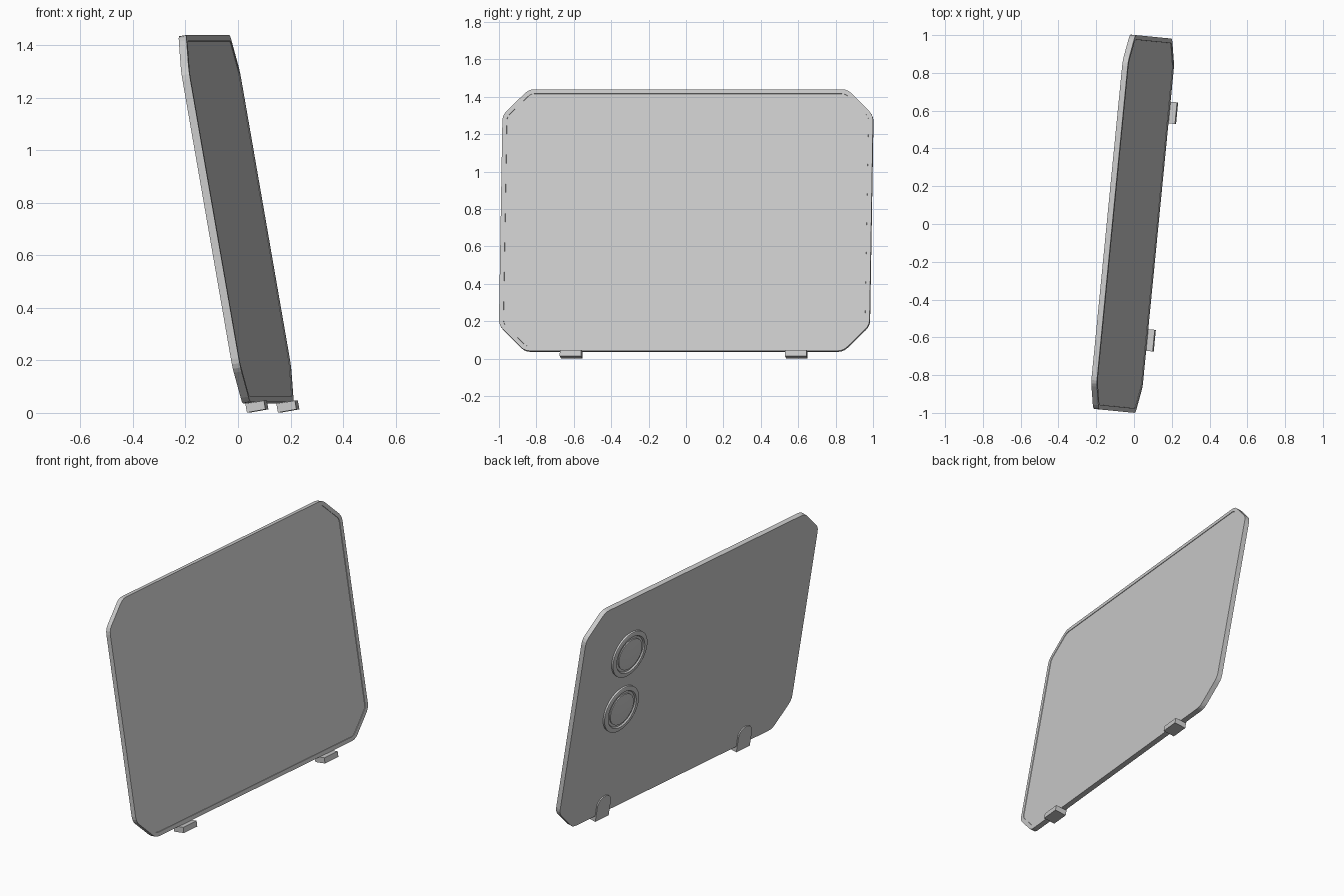
import bpy, bmesh
from math import sin, cos, pi, radians
from mathutils import Matrix, Vector

if "Cube" in bpy.data.objects:
    bpy.data.objects.remove(bpy.data.objects["Cube"])

W, H, T = 1.991, 1.42, 0.03           # panel width, height, thickness
YAW, TILT = radians(5.6), radians(9.9)

# Local frame: x across, y up the panel, z out of the screen
nh = Vector((cos(YAW), -sin(YAW), 0))
up = Vector((0, 0, 1))
u = Vector((sin(YAW), cos(YAW), 0))
v = up * cos(TILT) - nh * sin(TILT)
n = nh * cos(TILT) + up * sin(TILT)
FRAME = Matrix.Translation((0.129, -0.012, 0.041)) @ Matrix((u, v, n)).transposed().to_4x4()


def finish(bm, name, smooth=None):
    bmesh.ops.recalc_face_normals(bm, faces=bm.faces)
    bm.transform(FRAME)
    me = bpy.data.meshes.new(name)
    bm.to_mesh(me)
    bm.free()
    ob = bpy.data.objects.new(name, me)
    bpy.context.collection.objects.link(ob)
    if smooth:
        bpy.ops.object.select_all(action='DESELECT')
        ob.select_set(True)
        bpy.context.view_layer.objects.active = ob
        bpy.ops.object.shade_smooth_by_angle(angle=radians(smooth))
    return ob


def prism(bm, pts, z0, z1):
    """Extrude a closed outline from z0 to z1; returns the cap at z1."""
    face = bm.faces.new([bm.verts.new((x, y, z0)) for x, y in pts])
    geo = bmesh.ops.extrude_face_region(bm, geom=[face], use_keep_orig=True)['geom']
    bmesh.ops.translate(bm, vec=(0, 0, z1 - z0),
                        verts=[g for g in geo if isinstance(g, bmesh.types.BMVert)])
    return next(g for g in geo if isinstance(g, bmesh.types.BMFace))


def rounded(pts, d, steps=3):
    """Soften each outline corner with a short quadratic curve."""
    out = []
    for i, p in enumerate(pts):
        p = Vector(p)
        a = p + (Vector(pts[i - 1]) - p).normalized() * d
        b = p + (Vector(pts[(i + 1) % len(pts)]) - p).normalized() * d
        for k in range(steps + 1):
            t = k / steps
            out.append(a * (1 - t) ** 2 + p * 2 * t * (1 - t) + b * t * t)
    return out


# Body: chamfered slab with a shallow recessed screen
c, w = 0.14, W / 2
octagon = [(-w + c, 0), (w - c, 0), (w, c), (w, H - c),
           (w - c, H), (-w + c, H), (-w, H - c), (-w, c)]
bm = bmesh.new()
front = prism(bm, rounded(octagon, 0.03), -T, 0)
bm.normal_update()
bmesh.ops.inset_region(bm, faces=[front], thickness=0.024)
geo = bmesh.ops.inset_region(bm, faces=[front], thickness=0.0005, depth=-0.003)
finish(bm, "tablet_body")

# Two round camera rings with lenses, turned from one profile
profile = [(0.145, 0), (0.145, 0.011), (0.137, 0.015), (0.118, 0.015),
           (0.112, 0.007), (0.098, 0.007), (0.098, 0.013), (0.092, 0.015)]
SEG = 48
for name, y in (("upper_camera", 1.044), ("lower_camera", 0.681)):
    bm = bmesh.new()
    rings = [[bm.verts.new((0.583 + r * cos(2 * pi * i / SEG),
                            y + r * sin(2 * pi * i / SEG), -T - h))
              for i in range(SEG)] for r, h in profile]
    for a, b in zip(rings, rings[1:]):
        for i in range(SEG):
            j = (i + 1) % SEG
            bm.faces.new((a[i], a[j], b[j], b[i]))
    bm.faces.new(rings[-1])
    bm.faces.new(rings[0])
    finish(bm, name, 30)

# Two stand clips: a round-topped tongue up the back and a foot under the edge
CW, LOW, TOP, BACK = 0.0575, -0.034, 0.115, -0.037
for name, x in (("left_clip", -0.605), ("right_clip", 0.605)):
    tongue = [(x - CW, LOW), (x + CW, LOW)]
    tongue += [(x + CW * cos(pi * i / 12), TOP - 0.05 + 0.05 * sin(pi * i / 12))
               for i in range(13)]
    bm = bmesh.new()
    prism(bm, tongue, BACK, -T)
    finish(bm, name + "_tongue")
    bm = bmesh.new()
    prism(bm, [(x - CW, LOW), (x + CW, LOW), (x + CW, 0), (x - CW, 0)], -T, 0.035)
    finish(bm, name + "_foot")
